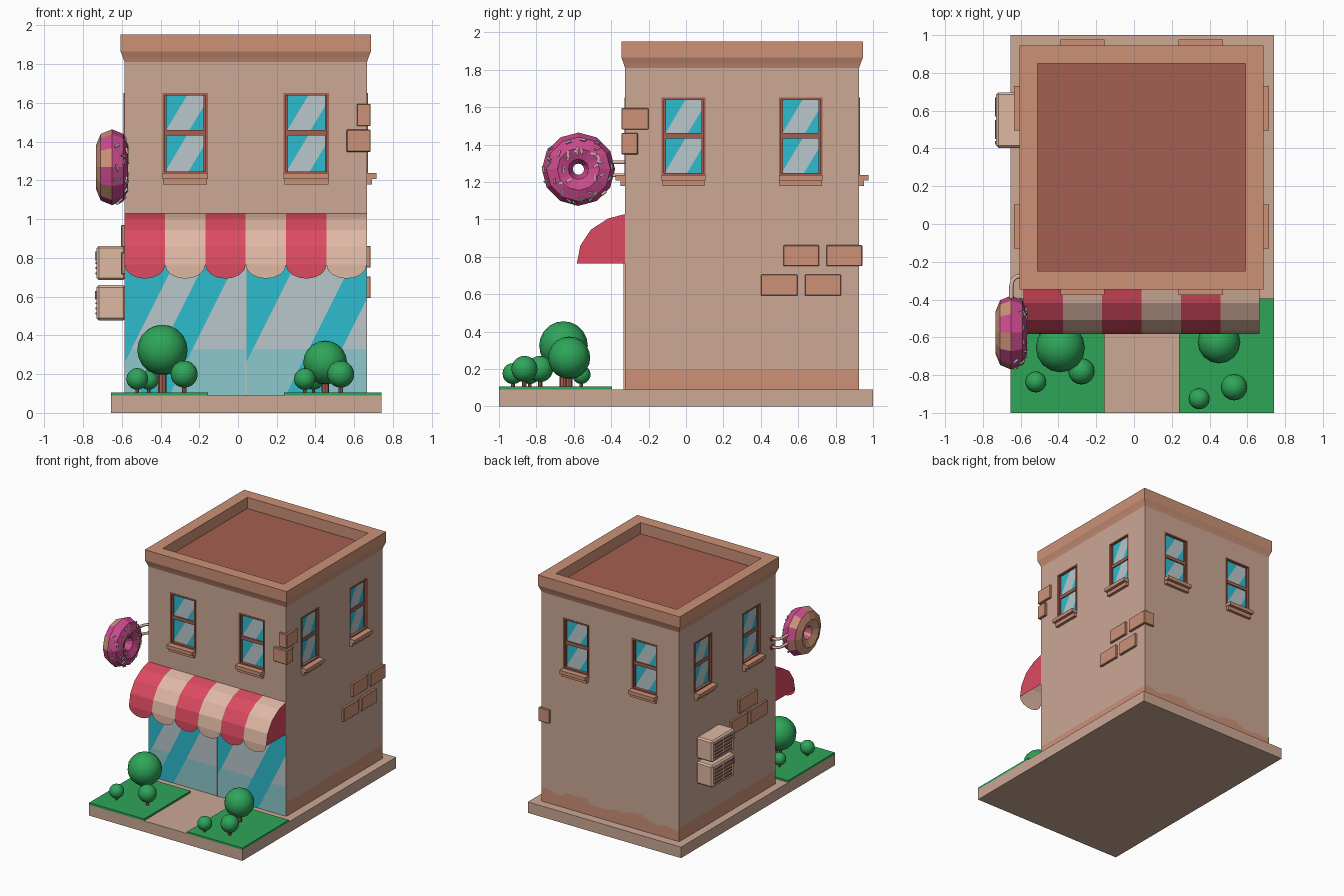
import bpy, bmesh, math, random
from mathutils import Matrix, Vector, Quaternion

if "Cube" in bpy.data.objects:
    bpy.data.objects.remove(bpy.data.objects["Cube"])

random.seed(4)

def mat(name, hexcol):
    m = bpy.data.materials.new(name)
    c = [int(hexcol[i:i + 2], 16) / 255 for i in (0, 2, 4)]
    m.diffuse_color = [v / 12.92 if v < .04045 else ((v + .055) / 1.055) ** 2.4 for v in c] + [1]
    m.use_nodes = True
    m.node_tree.nodes["Principled BSDF"].inputs["Base Color"].default_value = m.diffuse_color
    return m

WALL, PALE = mat("wall_tan", "cca895"), mat("pale_tan", "dfb8a4")
CLAY, BROWN = mat("clay_orange", "cc9177"), mat("red_brown", "a55f51")
RED, PINK = mat("awning_red", "dc4a60"), mat("icing_pink", "cb4a8d")
GREEN, CYAN = mat("leaf_green", "2ea559"), mat("glass_cyan", "2ebccf")
GREY, AQUA = mat("glass_pale_grey", "b9c7cb"), mat("glass_aqua", "8cc8cd")

def finish(name, bm, mats, M=Matrix(), normals=True):
    if normals:
        bmesh.ops.recalc_face_normals(bm, faces=bm.faces)
    bm.transform(M)
    me = bpy.data.meshes.new(name)
    bm.to_mesh(me)
    bm.free()
    for m in mats:
        me.materials.append(m)
    ob = bpy.data.objects.new(name, me)
    bpy.context.collection.objects.link(ob)
    return ob

def boxes(name, spans, m, M=Matrix(), bevel=0):
    """Boxes given as (x0, x1, y0, y1, z0, z1)."""
    bm = bmesh.new()
    for x0, x1, y0, y1, z0, z1 in spans:
        T = Matrix.Translation(((x0 + x1) / 2, (y0 + y1) / 2, (z0 + z1) / 2))
        bmesh.ops.create_cube(bm, size=1, matrix=T @ Matrix.Diagonal((x1 - x0, y1 - y0, z1 - z0, 1)))
    if bevel:
        bmesh.ops.bevel(bm, geom=bm.edges[:], offset=bevel, segments=1, affect='EDGES')
    return finish(name, bm, [m], M)

def glass(name, x0, x1, z0, z1, y, cuts, s, origin=(0, 0), low=None, M=Matrix()):
    """Pane sliced along slanted lines into alternating cyan and pale streaks."""
    bm = bmesh.new()
    bm.faces.new([bm.verts.new((x, y, z)) for x, z in ((x0, z0), (x1, z0), (x1, z1), (x0, z1))])
    planes = [((origin[0] + c, y, origin[1]), (1, 0, -s)) for c in cuts]
    if low:
        planes.append(((0, y, low), (0, 0, 1)))
    for co, no in planes:
        bmesh.ops.bisect_plane(bm, geom=bm.verts[:] + bm.edges[:] + bm.faces[:], plane_co=co, plane_no=no)
    for f in bm.faces:
        p = f.calc_center_median()
        u = (p.x - origin[0]) - s * (p.z - origin[1])
        f.material_index = sum(u > c for c in cuts) % 2
        if low and p.z < low and f.material_index:
            f.material_index = 2
    return finish(name, bm, [CYAN, GREY, AQUA], M, False)

# Base slab, path and lawns
boxes("base_slab", [(-.655, .74, -1, 1, 0, .09)], WALL)
boxes("lawns", [(-.655, -.155, -1, -.395, .088, .106), (.237, .74, -1, -.395, .088, .106)], GREEN)

# Building: square loft with flared cornice and sunken roof
C = Vector((.04, .3, 0))
H = .626
bm = bmesh.new()
rings = []
for h, z in ((H, .09), (H, 1.81), (H + .008, 1.835), (H + .02, 1.865), (H + .02, 1.952), (.55, 1.952), (.55, 1.86)):
    rings.append([bm.verts.new((C.x + a * h, C.y + b * h, z)) for a, b in ((-1, -1), (1, -1), (1, 1), (-1, 1))])
for i, (r, q) in enumerate(zip(rings, rings[1:])):
    for k in range(4):
        f = bm.faces.new((r[k], r[(k + 1) % 4], q[(k + 1) % 4], q[k]))
        f.material_index = 1 if i else 0
bm.faces.new(rings[0])
bm.faces.new(rings[-1]).material_index = 2
building = finish("building_walls", bm, [WALL, CLAY, BROWN])

# Windows: same pair on all four sides
sides = [(n, Matrix.Translation(C) @ Matrix.Rotation(k * math.pi / 2, 4, 'Z'))
         for k, n in enumerate(("front", "right", "back", "left"))]
W, ZB, ZT, ZM = .117, 1.235, 1.65, 1.447
cut_bm = bmesh.new()
for side, M in sides:
    for n, cx in enumerate((-.313, .313)):
        T = M @ Matrix.Translation((cx, -H, (ZB + ZT) / 2))
        bmesh.ops.create_cube(cut_bm, size=1, matrix=T @ Matrix.Diagonal((2 * W - .004, .06, ZT - ZB - .004, 1)))
        tag = f"{side}_{n + 1}"
        a, b = cx - W, cx + W
        boxes("window_frame_" + tag, [
            (a, a + .012, -H - .004, -.597, ZB, ZT), (b - .012, b, -H - .004, -.597, ZB, ZT),
            (a, b, -H - .004, -.597, ZT - .012, ZT), (a, b, -H - .004, -.597, ZB, ZB + .012),
            (a, a + .022, -.616, -.597, ZB, ZT), (b - .022, b, -.616, -.597, ZB, ZT),
            (a, b, -.616, -.597, ZM - .014, ZM + .014)], BROWN, M)
        boxes("window_sill_" + tag, [(a, b, -H - .05, -H + .01, 1.208, ZB + .002),
                                     (a + .004, b - .004, -H - .025, -H + .01, 1.178, 1.208)], CLAY, M)
        for part, z0, z1 in (("lower", ZB + .012, ZM - .01), ("upper", ZM + .01, ZT - .012)):
            glass(f"window_glass_{part}_{tag}", a + .018, b - .018, z0, z1, -.607,
                  (-.045, .075), .6, (cx, (z0 + z1) / 2), None, M)
cutter = finish("window_cutter", cut_bm, [WALL])
cutter.hide_render = True
mod = building.modifiers.new("window_holes", 'BOOLEAN')
mod.object, mod.operation, mod.solver = cutter, 'DIFFERENCE', 'EXACT'
bpy.context.view_layer.objects.active = building
bpy.ops.object.modifier_apply(modifier=mod.name)
bpy.data.objects.remove(cutter)

# Shop front
glass("shop_glass_left", -.584, .036, .092, 1.02, -.331, (-.715, -.56, -.40), .5, low=.33)
glass("shop_glass_right", .044, .664, .092, 1.02, -.331, (-.087, .2, .37), .5, low=.33)
boxes("shop_glass_divider", [(.036, .044, -.334, -.325, .09, 1.02)], PALE)

# Worn band at the foot of the walls, ragged at the back
for side, M in sides[1:]:
    bm = bmesh.new()
    N = 22 if side == "back" else 1
    top = [(H - 2 * H * i / N, .2 + (random.uniform(-.03, .025) if N > 1 else 0)) for i in range(N + 1)]
    f = bm.faces.new([bm.verts.new((x, -H - .003, z)) for x, z in [(-H, .09), (H, .09)] + top])
    finish("foot_band_" + side, bm, [CLAY], M, False)

# Raised bricks
boxes("bricks_right", [(.64, .685, .52, .712, .75, .862), (.64, .685, .40, .597, .592, .705),
                       (.64, .685, .635, .83, .592, .705)], CLAY, bevel=.004)
boxes("bricks_back_corner", [(.585, .685, .75, .943, .75, .862)], CLAY, bevel=.004)
boxes("bricks_front_corner", [(.613, .685, -.345, -.2, 1.48, 1.595),
                              (.56, .685, -.345, -.257, 1.347, 1.462)], CLAY, bevel=.004)
boxes("bricks_left", [(-.604, -.56, -.07, .165, .855, .97), (-.604, -.56, .05, .27, .715, .83),
                      (-.604, -.56, -.2, .02, .715, .83)], CLAY, bevel=.004)

# Striped awning with scalloped valance
prof = [(-.326, 1.028), (-.417, 1.004), (-.508, .945), (-.565, .86), (-.583, .765)]
bm = bmesh.new()
x0, w = -.585, 1.25 / 6
for i in range(6):
    a, b = x0 + i * w, x0 + (i + 1) * w
    for (y0, z0), (y1, z1) in zip(prof, prof[1:]):
        bm.faces.new([bm.verts.new(p) for p in ((a, y0, z0), (a, y1, z1), (b, y1, z1), (b, y0, z0))]).material_index = i % 2
    arc = [(a + w / 2 - w / 2 * math.cos(t * math.pi / 8), -.583, .765 - .072 * math.sin(t * math.pi / 8)) for t in range(9)]
    bm.faces.new([bm.verts.new(p) for p in arc]).material_index = i % 2
for x in (x0, x0 + 6 * w):
    bm.faces.new([bm.verts.new((x, y, z)) for y, z in prof + [(-.326, .765)]])
bmesh.ops.remove_doubles(bm, verts=bm.verts, dist=.0005)
finish("awning", bm, [RED, PALE])

# Trees: x, y, crown height, crown radius
trees = [(-.39, -.655, .325, .13), (-.278, -.78, .2, .07), (-.52, -.836, .175, .056), (-.46, -.56, .17, .05),
         (.45, -.625, .26, .113), (.53, -.864, .2, .07), (.345, -.925, .175, .056), (.39, -.56, .17, .05)]
for i, (x, y, z, r) in enumerate(trees, 1):
    bpy.ops.mesh.primitive_uv_sphere_add(segments=16, ring_count=10, radius=r, location=(x, y, z))
    ob = bpy.context.object
    ob.name = f"tree_crown_{i}"
    ob.data.materials.append(GREEN)
    bpy.ops.object.shade_smooth()
    bpy.ops.mesh.primitive_cylinder_add(vertices=8, radius=r * .17, depth=z - .1, location=(x, y, (z + .1) / 2))
    ob = bpy.context.object
    ob.name = f"tree_trunk_{i}"
    ob.data.materials.append(BROWN)

# Ring cake sign: icing on the +x side with a stepped edge
D, R, r = Vector((-.65, -.575, 1.268)), .113, .083
bpy.ops.mesh.primitive_torus_add(major_segments=12, minor_segments=8, major_radius=R, minor_radius=r)
sign = bpy.context.object
sign.name = "ring_cake_sign"
sign.data.materials.append(CLAY)
sign.data.materials.append(PINK)
for p in sign.data.polygons:
    seg = int((math.atan2(p.center.y, p.center.x) % math.tau) / (math.pi / 6))
    p.material_index = int(p.center.z > (-.05 if seg % 2 else 0))
sign.data.transform(Matrix.Translation(D) @ Matrix.Rotation(math.pi / 2, 4, 'Y'))

# Sprinkles
for name, m, count in (("sprinkles_pale", PALE, 16), ("sprinkles_grey", GREY, 20)):
    bm = bmesh.new()
    for i in range(count):
        a = math.tau * (i + random.uniform(0, .6)) / count
        t = math.radians(random.uniform(15, 115))
        nrm = Vector((math.sin(t), math.cos(t) * math.cos(a), math.cos(t) * math.sin(a)))
        pos = D + Vector((0, R * math.cos(a), R * math.sin(a))) + nrm * (r * .95)
        q = nrm.to_track_quat('Z', 'Y') @ Quaternion((0, 0, 1), random.uniform(0, math.pi))
        bmesh.ops.create_cube(bm, size=1, matrix=Matrix.LocRotScale(pos, q, Vector((.032, .009, .012))))
    finish(name, bm, [m])

# Bent brackets from the left wall to the sign, with wall flanges
for i, z in enumerate((1.305, 1.235), 1):
    cu = bpy.data.curves.new(f"sign_bracket_{i}", 'CURVE')
    cu.dimensions, cu.bevel_depth, cu.bevel_resolution = '3D', .011, 1
    pts = [(-.58, -.275), (-.62, -.278), (-.642, -.295), (-.65, -.33), (-.65, -.43)]
    sp = cu.splines.new('POLY')
    sp.points.add(len(pts) - 1)
    for p, (x, y) in zip(sp.points, pts):
        p.co = (x, y, z, 1)
    cu.materials.append(PALE)
    bpy.context.collection.objects.link(bpy.data.objects.new(cu.name, cu))
    bpy.ops.mesh.primitive_cylinder_add(vertices=10, radius=.022, depth=.014, location=(-.59, -.275, z),
                                        rotation=(0, math.pi / 2, 0))
    bpy.context.object.name = f"bracket_flange_{i}"
    bpy.context.object.data.materials.append(BROWN)

# Two cooling units on the left wall with slats and small displays
for n, z0, z1, disp in (("upper", .685, .862, AQUA), ("lower", .477, .66, PINK)):
    boxes("cooling_unit_" + n, [(-.73, -.58, .403, .697, z0, z1)], PALE, bevel=.012)
    boxes("unit_slats_" + n, [(-.736, -.728, y, y + .1, z0 + .03 + k * .027, z0 + .04 + k * .027)
                              for k in range(5) for y in (.45, .57)], BROWN)
    boxes("unit_display_" + n, [(-.737, -.728, .42, .44, z1 - .075, z1 - .03)], disp)
